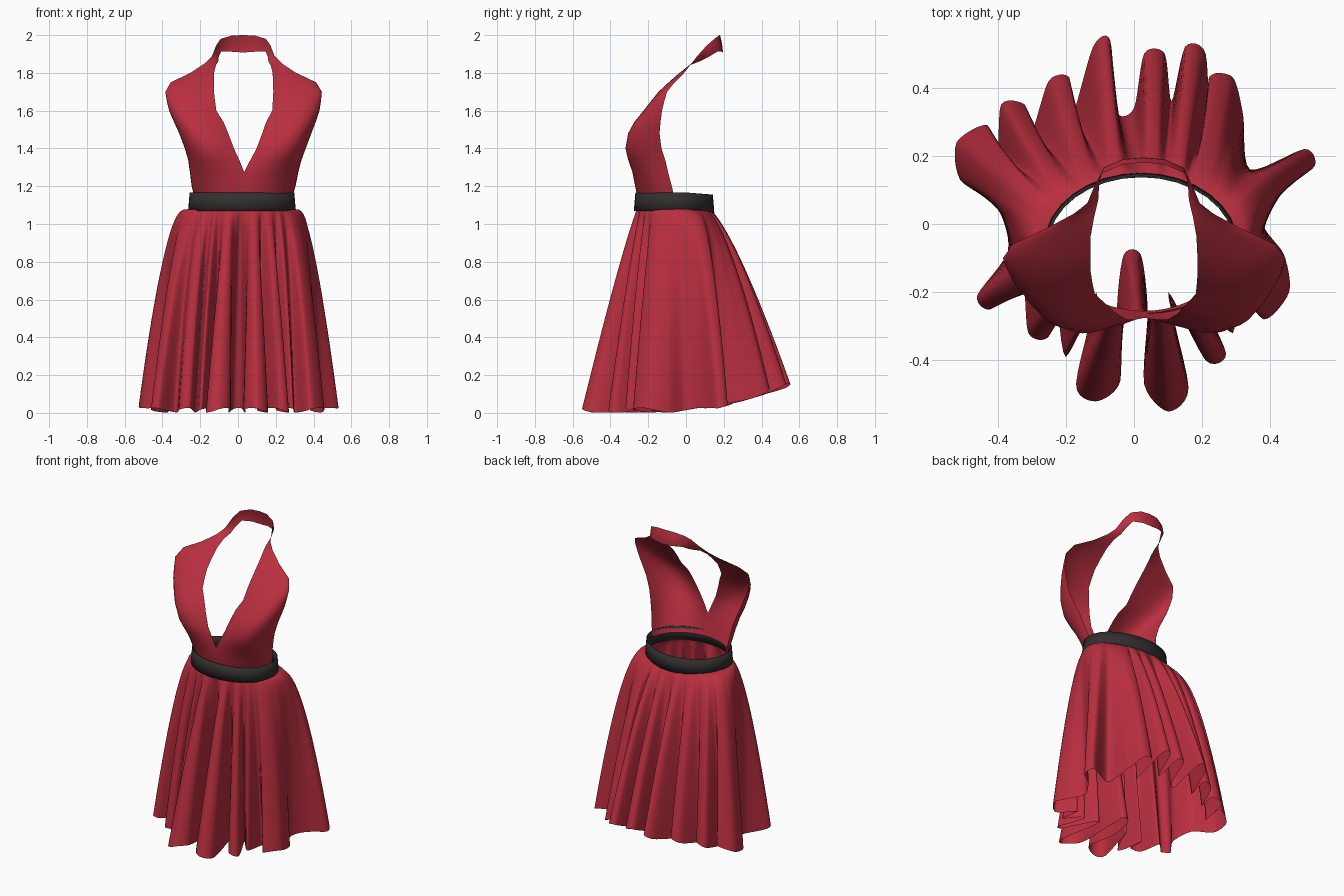
import bpy
import bmesh
from math import sin, cos, pi, atan2
from mathutils import Vector

cube = bpy.data.objects.get("Cube")
if cube:
    bpy.data.objects.remove(cube, do_unlink=True)


def make_material(name, color):
    mat = bpy.data.materials.new(name)
    mat.use_nodes = True
    mat.diffuse_color = color
    mat.node_tree.nodes["Principled BSDF"].inputs["Base Color"].default_value = color
    return mat


red = make_material("crimson cloth", (0.49, 0.028, 0.05, 1))
black = make_material("charcoal belt", (0.032, 0.028, 0.028, 1))


def grid(name, rows, material, closed=False, gap=None):
    """Skin rows of points listed upwards; the column at gap stays open."""
    bm = bmesh.new()
    verts = [[bm.verts.new(p) for p in row] for row in rows]
    count = len(rows[0])
    for low, high in zip(verts, verts[1:]):
        for c in range(count if closed else count - 1):
            if c != gap:
                d = (c + 1) % count
                bm.faces.new((low[c], low[d], high[d], high[c]))
    bmesh.ops.remove_doubles(bm, verts=bm.verts, dist=0.0005)
    mesh = bpy.data.meshes.new(name)
    bm.to_mesh(mesh)
    bm.free()
    mesh.materials.append(material)
    for face in mesh.polygons:
        face.use_smooth = True
    obj = bpy.data.objects.new(name, mesh)
    bpy.context.collection.objects.link(obj)
    return obj


def spline_loop(points, steps):
    """Closed smooth curve through the points."""
    result = []
    count = len(points)
    for i in range(count):
        a, b, c, d = (Vector(points[(i + k) % count]) for k in (-1, 0, 1, 2))
        for k in range(steps):
            t = k / steps
            m, n = (c - a) * 0.4, (d - b) * 0.4
            result.append(b + m * t + (3 * (c - b) - 2 * m - n) * t**2
                          + (2 * (b - c) + m + n) * t**3)
    return result


def waist(angle, z, grow=0.0):
    """Point on the waistline, which sinks a little at the back."""
    y = -0.063 + (0.2 + grow) * sin(angle)
    return Vector((0.021 + (0.272 + grow) * cos(angle), y, z - 0.08 * max(0, y)))


# Skirt: the folded hem outline, gathered up to the waist
hem = [(.38, 0), (.44, .1), (.53, .17), (.5, .22), (.34, .16),
       (.32, .32), (.29, .43), (.22, .43), (.22, .28),
       (.21, .5), (.15, .52), (.11, .36), (.09, .5), (.03, .5),
       (0, .34), (-.05, .33), (-.07, .54), (-.12, .52), (-.18, .32),
       (-.19, .43), (-.25, .42), (-.3, .27), (-.32, .35), (-.39, .35),
       (-.4, .19), (-.43, .29), (-.52, .24), (-.51, .13),
       (-.4, .05), (-.37, -.08), (-.46, -.21), (-.42, -.25),
       (-.33, -.16), (-.31, -.32), (-.25, -.33), (-.23, -.2),
       (-.2, -.39), (-.11, -.2), (-.17, -.47), (-.11, -.52), (-.04, -.46),
       (-.05, -.25), (-.03, -.09), (.02, -.09), (.04, -.25),
       (.03, -.47), (.1, -.55), (.16, -.48), (.1, -.2),
       (.21, -.4), (.27, -.38), (.2, -.22), (.29, -.32), (.3, -.17),
       (.38, -.28), (.455, -.2), (.44, -.09)]
outline = spline_loop(hem, 6)
total = len(outline)

# Unwrapped angles, averaged so the gathers spread evenly at the waist
angles = []
for p in outline:
    a = atan2(p.y - 0.02, p.x)
    if angles:
        while a < angles[-1] - pi:
            a += 2 * pi
        while a > angles[-1] + pi:
            a -= 2 * pi
    angles.append(a)


def around(i, reach):
    return range(i - reach, i + reach + 1)


def gathered(i, reach=14):
    return sum(angles[k % total] + 2 * pi * (k // total)
               for k in around(i, reach)) / (2 * reach + 1)


def body(i, reach=16):
    """The hem with its folds averaged away."""
    return sum((outline[k % total] for k in around(i, reach)),
               Vector((0, 0))) / (2 * reach + 1)


ROWS = 24
skirt_rows = [[] for _ in range(ROWS + 1)]
for i, p in enumerate(outline):
    angle = gathered(i)
    top = waist(angle, 1.08)
    mid = body(i)
    fold = p - mid
    bottom_z = 0.014 + 0.012 * sin(i * 0.35) + 0.3 * max(0, p.y - 0.1)
    # Hips flare out at once, front and back fall straighter
    power = 0.82 - 0.08 * sin(angle) - 0.52 * cos(angle) ** 2
    for r in range(ROWS + 1):
        drop = (1 - r / ROWS) ** 1.7
        flare = drop ** power
        skirt_rows[r].append((top.x + (mid.x - top.x) * flare + fold.x * drop ** 0.9,
                              top.y + (mid.y - top.y) * flare + fold.y * drop ** 0.9,
                              top.z + (bottom_z - top.z) * drop))
grid("pleated_skirt", skirt_rows, red, closed=True)

# Belt: a thin band around the waist
SIDES = 32
belt_rows = [[waist(2 * pi * k / SIDES, z, grow) for k in range(SIDES)]
             for z, grow in ((1.07, 0.013), (1.12, 0.009), (1.167, 0.005))]
belt = grid("belt", belt_rows, black, closed=True)
solid = belt.modifiers.new("thickness", 'SOLIDIFY')
solid.thickness = 0.005

# Halter bodice: rows of (inner edge, outer edge, bust fullness) for one half
edges = []
for z, xi, xo, yi, yo, bust in (
        (1.13, 0, .255, -.255, -.06, 0),
        (1.2, 0, .275, -.268, -.075, .01),
        (1.275, 0, .287, -.275, -.095, .03),
        (1.34, .03, .3, -.28, -.11, .055),
        (1.4, .06, .32, -.28, -.13, .07),
        (1.48, .09, .35, -.262, -.14, .07),
        (1.54, .113, .375, -.24, -.135, .055),
        (1.6, .148, .398, -.205, -.127, .035),
        (1.65, .153, .408, -.175, -.115, .022),
        (1.7, .157, .414, -.14, -.1, .012),
        (1.75, .157, .385, -.09, -.06, .005),
        (1.8, .155, .28, -.035, -.01, 0)):
    edges.append((Vector((xi, yi, z)), Vector((xo, yo, z)), bust))

# Neck strap: the same rows turn upright and meet behind the neck
for inner, outer in (((.145, .02, 1.84), (.205, .03, 1.85)),
                     ((.133, .07, 1.86), (.165, .06, 1.89)),
                     ((.13, .12, 1.885), (.144, .11, 1.945)),
                     ((.118, .165, 1.912), (.12, .15, 1.98)),
                     ((.06, .19, 1.912), (.06, .175, 1.998)),
                     ((0, .195, 1.908), (0, .18, 2.0))):
    edges.append((Vector(inner), Vector(outer), 0))

COLS = 12
bodice_rows = []
for inner, outer, bust in edges:
    half = []
    for c in range(COLS + 1):
        s = c / COLS
        across, back = sin(s * pi / 2), 1 - cos(s * pi / 2)
        half.append((inner.x + (outer.x - inner.x) * across,
                     inner.y + (outer.y - inner.y) * back - bust * sin(pi * s),
                     inner.z + (outer.z - inner.z) * s))
    mirrored = [(-x, y, z) for x, y, z in reversed(half)]
    # The neckline leans slightly to the left
    center = 0.028 + 0.15 * bust
    bodice_rows.append([(x + center, y, z) for x, y, z in mirrored + half])
grid("halter_bodice", bodice_rows, red, gap=COLS)
